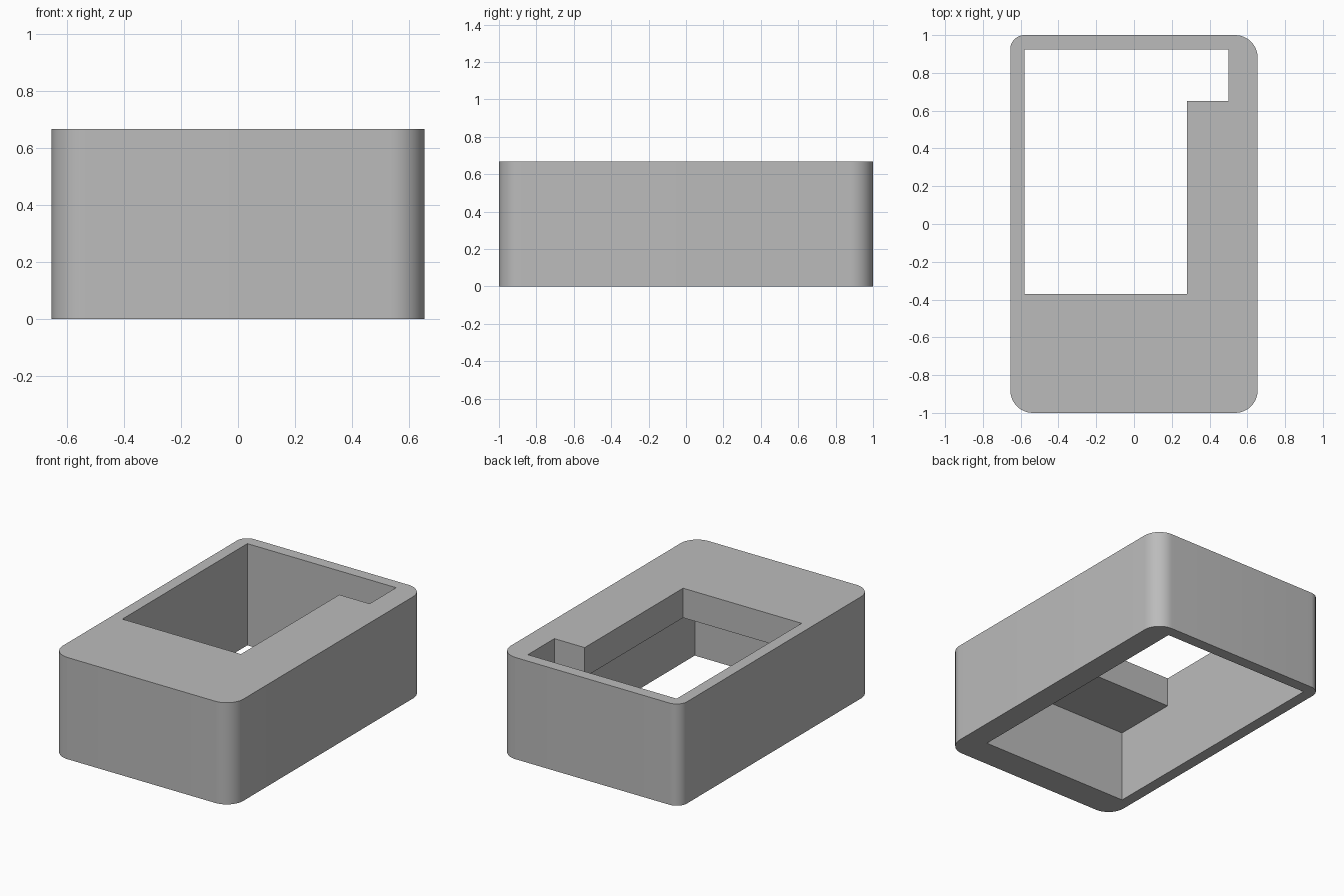
import bpy, bmesh, math

if "Cube" in bpy.data.objects:
    bpy.data.objects.remove(bpy.data.objects["Cube"])

HALF_W, HALF_L, HEIGHT = 0.655, 1.0, 0.667
LEFT, RIGHT, BACK, FRONT = -0.58, 0.5, 0.925, -0.805   # cavity walls
LEDGE_Z = 0.473                                        # underside of the top plate

grey = bpy.data.materials.new("plain grey")
grey.use_nodes = True
colour = (0.5, 0.5, 0.5, 1)
grey.diffuse_color = colour
grey.node_tree.nodes["Principled BSDF"].inputs["Base Color"].default_value = colour


def prism(name, outline, z0, z1):
    """Extrude a counter-clockwise outline from z0 to z1."""
    bm = bmesh.new()
    base = bm.faces.new([bm.verts.new((x, y, z0)) for x, y in outline])
    top = bmesh.ops.extrude_face_region(bm, geom=[base])["geom"]
    moved = [v for v in top if isinstance(v, bmesh.types.BMVert)]
    bmesh.ops.translate(bm, verts=moved, vec=(0, 0, z1 - z0))
    bmesh.ops.recalc_face_normals(bm, faces=bm.faces)
    mesh = bpy.data.meshes.new(name)
    bm.to_mesh(mesh)
    bm.free()
    mesh.materials.append(grey)
    obj = bpy.data.objects.new(name, mesh)
    bpy.context.collection.objects.link(obj)
    return obj


def rounded_outline(corners, steps=12):
    """Rectangle outline with its own radius at each corner."""
    points = []
    for i, (sx, sy, r) in enumerate(corners):
        for k in range(steps + 1):
            a = math.pi / 2 * (i + k / steps)
            points.append((sx * (HALF_W - r) + r * math.cos(a),
                           sy * (HALF_L - r) + r * math.sin(a)))
    return points


# Outer block, with a tighter corner at the back
block = prism("housing", rounded_outline(
    [(1, 1, 0.12), (-1, 1, 0.075), (-1, -1, 0.12), (1, -1, 0.12)]), 0, HEIGHT)

# Notched opening through the top, and the wider cavity open below
opening = prism("opening_cutter", [
    (LEFT, -0.37), (0.28, -0.37), (0.28, 0.65), (RIGHT, 0.65),
    (RIGHT, BACK), (LEFT, BACK)], -0.2, HEIGHT + 0.2)
cavity = prism("cavity_cutter", [
    (LEFT, FRONT), (RIGHT, FRONT), (RIGHT, BACK), (LEFT, BACK)], -0.2, LEDGE_Z)

bpy.ops.object.select_all(action='DESELECT')
block.select_set(True)
bpy.context.view_layer.objects.active = block
for cutter in (opening, cavity):
    cutter.hide_render = True
    cut = block.modifiers.new(cutter.name, 'BOOLEAN')
    cut.operation, cut.solver, cut.object = 'DIFFERENCE', 'EXACT', cutter
    bpy.ops.object.modifier_apply(modifier=cut.name)
    bpy.data.objects.remove(cutter)

bpy.ops.object.shade_smooth_by_angle(angle=math.radians(30))
